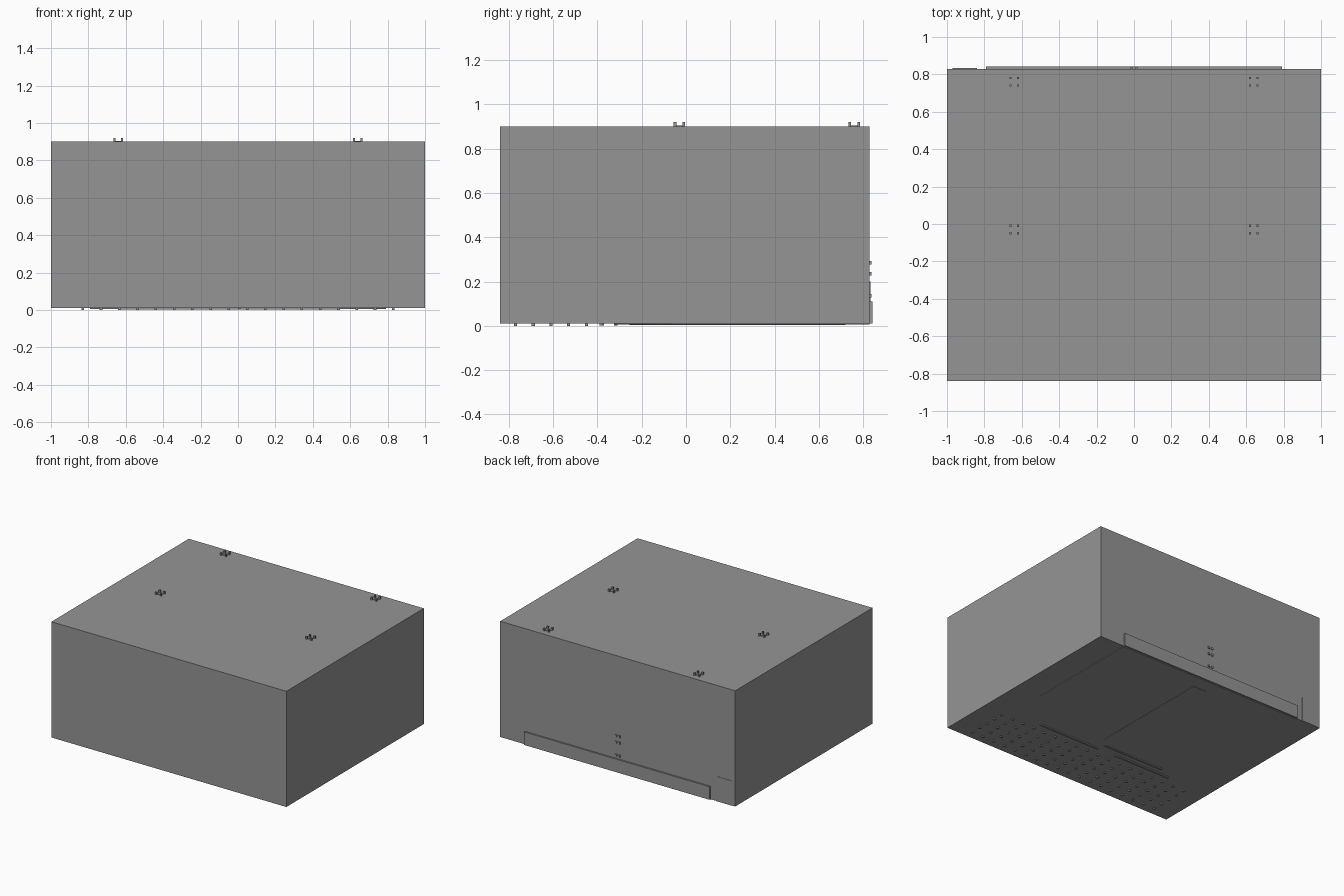
import bpy, bmesh
from mathutils import Matrix

cube = bpy.data.objects.get("Cube")
if cube:
    bpy.data.objects.remove(cube, do_unlink=True)

grey = bpy.data.materials.new("case grey")
grey.use_nodes = True
grey.diffuse_color = (0.3, 0.3, 0.3, 1)
grey.node_tree.nodes["Principled BSDF"].inputs["Base Color"].default_value = (0.3, 0.3, 0.3, 1)


def finish(name, bm):
    bmesh.ops.recalc_face_normals(bm, faces=bm.faces)
    mesh = bpy.data.meshes.new(name)
    bm.to_mesh(mesh)
    bm.free()
    mesh.materials.append(grey)
    obj = bpy.data.objects.new(name, mesh)
    bpy.context.collection.objects.link(obj)
    return obj


def add_box(bm, x0, x1, y0, y1, z0, z1):
    mid = Matrix.Translation(((x0 + x1) / 2, (y0 + y1) / 2, (z0 + z1) / 2))
    size = Matrix.Diagonal((x1 - x0, y1 - y0, z1 - z0, 1))
    bmesh.ops.create_cube(bm, size=1, matrix=mid @ size)


def boxes(name, items):
    bm = bmesh.new()
    for item in items:
        add_box(bm, *item)
    return finish(name, bm)


FRONT, BACK, BASE, TOP = -0.84, 0.83, 0.01, 0.9

# Main case
boxes("case_body", [(-1, 1, FRONT, BACK, BASE, TOP)])

# Corner-peg clips on the top
for side, x in (("right", -0.64), ("left", 0.64)):
    for end, y in (("front", -0.03), ("back", 0.76)):
        pegs = [(x + i * 0.02 - 0.006, x + i * 0.02 + 0.006,
                 y + j * 0.02 - 0.006, y + j * 0.02 + 0.006, TOP, 0.92)
                for i in (-1, 1) for j in (-1, 1)]
        pegs.append((x - 0.015, x + 0.015, y - 0.015, y + 0.015, TOP, TOP + 0.004))
        boxes(f"top_clip_{end}_{side}", pegs)

# Back flap, hatch and fasteners
boxes("back_flap", [(-0.79, 0.79, BACK, 0.842, BASE, 0.11)])
boxes("back_hatch", [(-0.97, -0.84, BACK, BACK + 0.003, BASE, 0.2)])
boxes("back_fasteners", [(x - 0.008, x + 0.008, BACK, BACK + 0.007, z - 0.008, z + 0.008)
                         for z in (0.135, 0.235, 0.285) for x in (-0.014, 0.014)])

# Underside panel with a bowed front edge
bm = bmesh.new()
outline = [(0.79, BACK), (0.79, -0.07)]
steps = 16
for i in range(steps + 1):
    t = 1 - 2 * i / steps
    outline.append((0.72 * t, -0.32 + 0.18 * t * t))
outline += [(-0.79, -0.07), (-0.79, BACK)]
face = bm.faces.new([bm.verts.new((x, y, 0.005)) for x, y in outline])
wall = bmesh.ops.extrude_face_region(bm, geom=[face])["geom"]
bmesh.ops.translate(bm, vec=(0, 0, 0.005),
                    verts=[v for v in wall if isinstance(v, bmesh.types.BMVert)])
finish("underside_panel", bm)
boxes("underside_strip", [(-0.06, 0.06, -0.255, 0.72, 0.003, BASE)])

# Underside ribs and grille bumps
boxes("underside_ribs", [(0.01, 0.53, -0.39, -0.375, 0.002, BASE),
                         (-0.63, -0.14, -0.385, -0.37, 0.002, BASE),
                         (-0.52, 0, -0.325, -0.31, 0.002, BASE)])
bumps = []
for col in range(18):
    for row in range(5):
        x, y = -0.83 + col * 1.66 / 17, -0.77 + row * 0.08
        bumps.append((x - 0.007, x + 0.007, y - 0.007, y + 0.007, 0, BASE))
boxes("underside_bumps", bumps)
